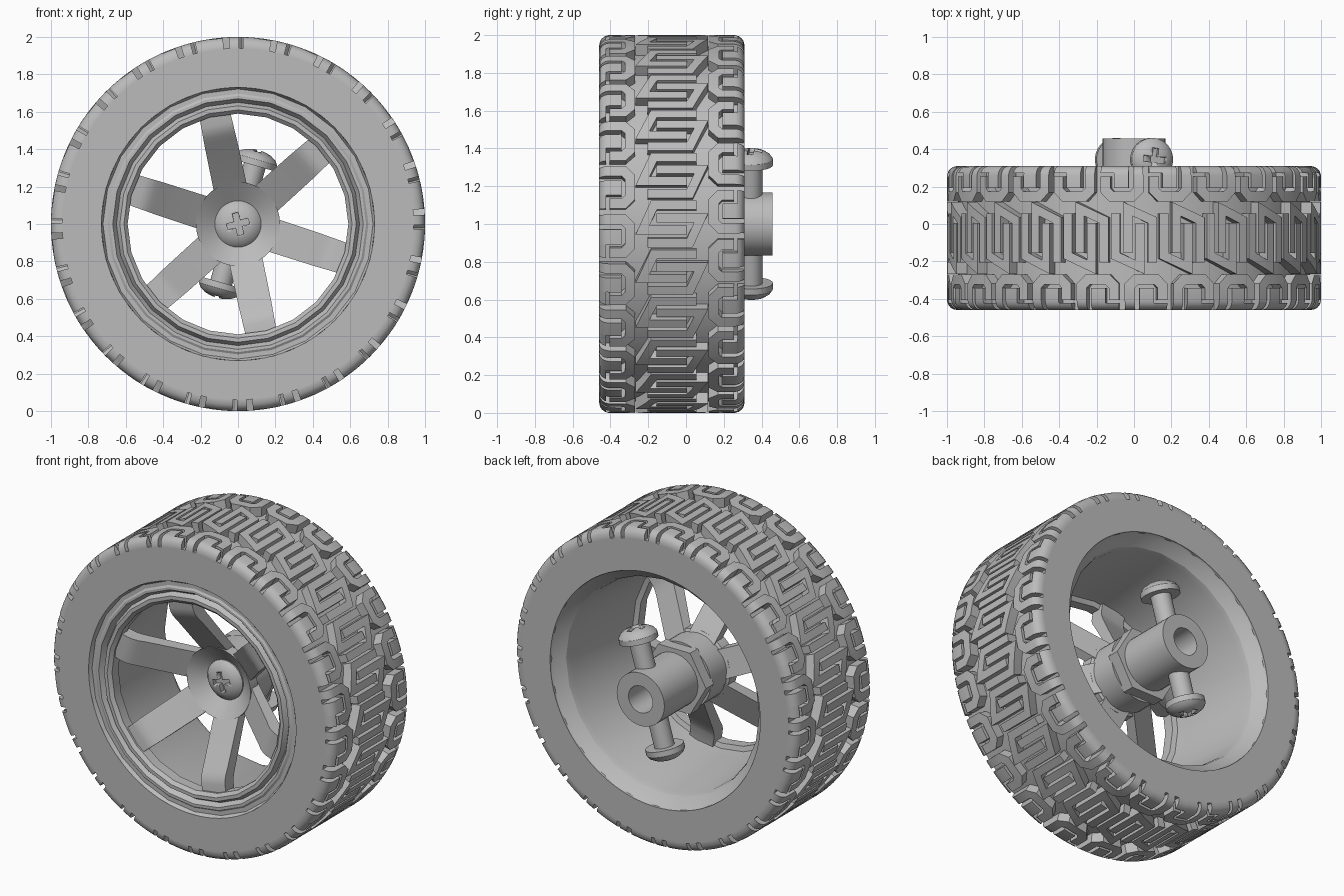
import bpy, bmesh
from math import sin, cos, pi, radians, sqrt
from mathutils import Matrix, Vector

if "Cube" in bpy.data.objects:
    bpy.data.objects.remove(bpy.data.objects["Cube"], do_unlink=True)

grey = bpy.data.materials.new("plain grey")
grey.use_nodes = True
grey.diffuse_color = (0.5, 0.5, 0.5, 1)
for node in grey.node_tree.nodes:
    if node.type == 'BSDF_PRINCIPLED':
        node.inputs["Base Color"].default_value = (0.5, 0.5, 0.5, 1)

AXLE = Matrix.Translation((0, 0, 1))


def activate(ob):
    bpy.ops.object.select_all(action='DESELECT')
    ob.select_set(True)
    bpy.context.view_layer.objects.active = ob


def finish(name, bm, matrix=Matrix()):
    """Turn a bmesh, built around the wheel centre, into a shaded object."""
    bmesh.ops.remove_doubles(bm, verts=bm.verts, dist=0.0001)
    bmesh.ops.recalc_face_normals(bm, faces=bm.faces)
    bm.transform(AXLE @ matrix)
    mesh = bpy.data.meshes.new(name)
    bm.to_mesh(mesh)
    bm.free()
    mesh.materials.append(grey)
    ob = bpy.data.objects.new(name, mesh)
    bpy.context.collection.objects.link(ob)
    activate(ob)
    bpy.ops.object.shade_smooth_by_angle(angle=radians(30))
    return ob


def lathe(name, profile, sides, closed=False, matrix=Matrix()):
    """Spin (radius, height) points around the y axis."""
    bm = bmesh.new()
    rings = []
    for i in range(sides):
        a = 2 * pi * i / sides
        rings.append([bm.verts.new((r * cos(a), h, r * sin(a))) for r, h in profile])
    n = len(profile)
    for i in range(sides):
        p, q = rings[i], rings[(i + 1) % sides]
        for j in range(n if closed else n - 1):
            k = (j + 1) % n
            bm.faces.new((p[j], p[k], q[k], q[j]))
    bmesh.ops.dissolve_degenerate(bm, dist=0.00001, edges=bm.edges)
    return finish(name, bm, matrix)


# Tyre body and rim
lathe("tyre_body", [(0.73, -0.46), (0.94, -0.46), (0.94, 0.31), (0.74, 0.31)], 96, True)
lathe("rim", [(0.735, -0.46), (0.722, -0.437), (0.697, -0.437), (0.685, -0.445),
              (0.67, -0.445), (0.65, -0.415), (0.632, -0.445), (0.61, -0.445),
              (0.59, -0.425), (0.59, -0.36), (0.62, -0.35), (0.63, -0.28),
              (0.67, 0.2), (0.68, 0.235), (0.735, 0.285), (0.75, 0.31)], 24, True)

# Tread: flat ribbons laid out as (around, across), then wrapped on the tyre
PITCHES = 24
HALF, CORNER, MID = 0.385, 0.055, -0.075
STAGGER = pi / PITCHES / 2


def ribbon(bm, path, width):
    """Flat strip with mitred corners."""
    pts = [Vector(p) for p in path]
    pairs = []
    for i, p in enumerate(pts):
        d0 = (p - pts[i - 1]).normalized() if i else (pts[1] - p).normalized()
        d1 = (pts[i + 1] - p).normalized() if i < len(pts) - 1 else d0
        n0, n1 = Vector((-d0.y, d0.x)), Vector((-d1.y, d1.x))
        off = (n0 + n1) * (width / 2 / (1 + n0.dot(n1)))
        pairs.append([bm.verts.new((*(p + s * off), 1)) for s in (1, -1)])
    for (a, b), (c, d) in zip(pairs, pairs[1:]):
        bm.faces.new((a, b, d, c))


def tread_pitch():
    bm = bmesh.new()
    for s in (1, -1):
        def turned(path, shift=0):
            return [(s * (u + shift), s * v) for u, v in path]
        # interlocking hook of the centre band
        ribbon(bm, turned([(0.1, 0.13), (0.1, -0.095), (-0.032, -0.155),
                           (-0.032, 0.08)]), 0.048)
        # shoulder hook, inner lug and its foot
        ribbon(bm, turned([(-0.088, HALF), (-0.088, 0.255), (-0.055, 0.222),
                           (0.055, 0.222), (0.088, 0.255), (0.088, 0.33)], STAGGER), 0.054)
        ribbon(bm, turned([(0.003, 0.267), (0.003, HALF)], STAGGER), 0.08)
        ribbon(bm, turned([(0.079, 0.348), (0.079, HALF)], STAGGER), 0.072)
    cuts = [((0, v * s, 0), (0, 1, 0)) for v in (0.335, 0.355, 0.37, 0.38) for s in (1, -1)]
    cuts += [((u, 0, 0), (1, 0, 0)) for u in (-0.06, 0, 0.06)]
    for co, no in cuts:
        bmesh.ops.bisect_plane(bm, geom=bm.verts[:] + bm.edges[:] + bm.faces[:],
                               plane_co=co, plane_no=no)
    ext = bmesh.ops.extrude_face_region(bm, geom=bm.faces[:], use_keep_orig=True)
    for g in ext["geom"]:
        if isinstance(g, bmesh.types.BMVert):
            g.co.z = 0
    # wrap round the axle, rounding the shoulders
    for v in bm.verts:
        u, across, top = v.co
        over = min(max(0, abs(across) - HALF + CORNER), CORNER)
        r = 1 - CORNER + sqrt(CORNER ** 2 - over ** 2) if top > 0.5 else 0.93
        v.co = (r * cos(u), across + MID, r * sin(u))
    return bm


unit = tread_pitch()
unit_mesh = bpy.data.meshes.new("tread_unit")
unit.to_mesh(unit_mesh)
unit.free()
tread = bmesh.new()
for i in range(PITCHES):
    start = len(tread.verts)
    tread.from_mesh(unit_mesh)
    tread.verts.ensure_lookup_table()
    bmesh.ops.rotate(tread, verts=tread.verts[start:], cent=(0, 0, 0),
                     matrix=Matrix.Rotation(2 * pi * i / PITCHES, 3, 'Y'))
bpy.data.meshes.remove(unit_mesh)
finish("tread_blocks", tread)

# Six dished spokes with bent tips: (radius, front y, half width, thickness)
stations = [(0.09, -0.098, 0.09, 0.06), (0.2, -0.175, 0.09, 0.07), (0.45, -0.36, 0.088, 0.085),
            (0.48, -0.385, 0.087, 0.09), (0.51, -0.402, 0.086, 0.09),
            (0.54, -0.41, 0.085, 0.085), (0.62, -0.415, 0.083, 0.08)]
spokes = bmesh.new()
for i in range(6):
    a = radians(42 + 60 * i)
    out, side = Vector((cos(a), 0, sin(a))), Vector((-sin(a), 0, cos(a)))
    loops = []
    for r, y, w, t in stations:
        corners = [(-w, y), (w, y), (w, y + t), (-w, y + t)]
        loops.append([spokes.verts.new(out * r + side * s + Vector((0, h, 0)))
                      for s, h in corners])
    for p, q in zip(loops, loops[1:]):
        for j in range(4):
            k = (j + 1) % 4
            spokes.faces.new((p[j], p[k], q[k], q[j]))
    spokes.faces.new(loops[0])
    spokes.faces.new(loops[-1])
finish("spokes", spokes)

# Hub, hex nut and hollow shaft
lathe("hub_cone", [(0, -0.1), (0.1, -0.105), (0.225, -0.195), (0.225, -0.12),
                   (0.21, -0.11), (0.21, 0.05), (0, 0.05)], 36)
lathe("hex_nut", [(0, 0.04), (0.225, 0.04), (0.225, 0.12), (0, 0.12)], 6)
lathe("shaft", [(0, 0.1), (0.168, 0.1), (0.168, 0.457), (0.085, 0.457),
                (0.085, 0.15), (0, 0.15)], 36)


def screw(name, centre, direction, profile, twist):
    """Domed screw with a cross slot cut into its head."""
    turn = Vector((0, 1, 0)).rotation_difference(Vector(direction)).to_matrix().to_4x4()
    place = Matrix.Translation(centre) @ turn
    ob = lathe(name, profile, 32, matrix=place)
    top = profile[-1][1]
    for angle in (twist, twist + 90):
        bm = bmesh.new()
        bmesh.ops.create_cube(bm, size=1)
        bmesh.ops.scale(bm, vec=(0.12, 0.09, 0.032), verts=bm.verts)
        spin = Matrix.Translation((0, top + 0.01, 0)) @ Matrix.Rotation(radians(angle), 4, 'Y')
        cutter = finish("slot_cutter", bm, place @ spin)
        cutter.hide_render = True
        mod = ob.modifiers.new("slot", 'BOOLEAN')
        mod.operation = 'DIFFERENCE'
        mod.solver = 'EXACT'
        mod.object = cutter
        activate(ob)
        bpy.ops.object.modifier_apply(modifier=mod.name)
        bpy.data.objects.remove(cutter, do_unlink=True)


screw("hub_screw", (0, -0.08, 0), (0, -1, 0),
      [(0, 0), (0.124, 0), (0.124, 0.05), (0.105, 0.072), (0.07, 0.086), (0.035, 0.093), (0, 0.095)], 15)
tilt = radians(74)
for name, s in (("upper_cross_screw", 1), ("lower_cross_screw", -1)):
    screw(name, (0, 0.345, 0), (s * cos(tilt), 0, s * sin(tilt)),
          [(0, 0.11), (0.06, 0.11), (0.06, 0.325), (0.115, 0.325), (0.115, 0.358),
           (0.1, 0.38), (0.07, 0.398), (0.035, 0.408), (0, 0.411)], 10)
